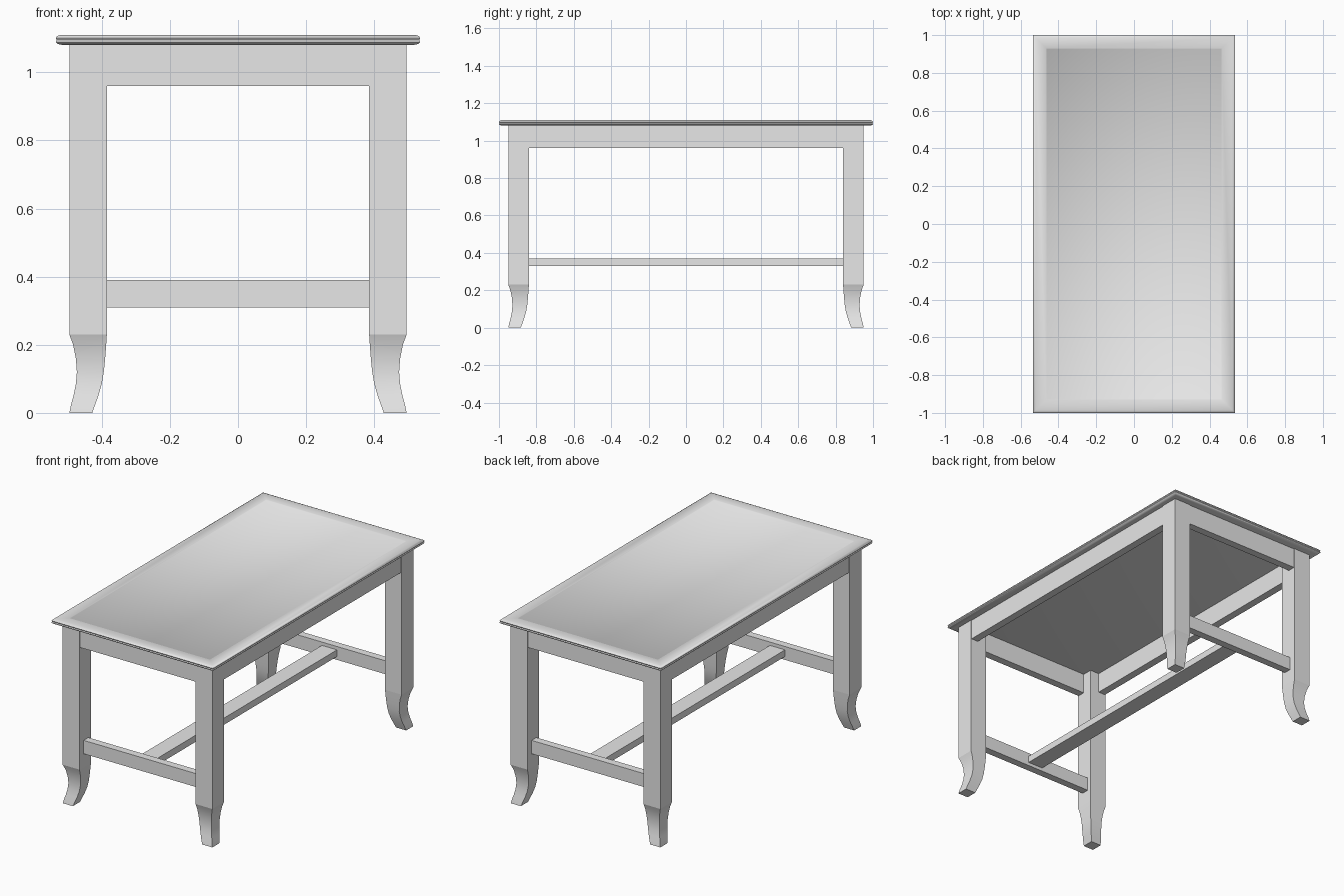
import bpy
import bmesh
import math

if "Cube" in bpy.data.objects:
    bpy.data.objects.remove(bpy.data.objects["Cube"], do_unlink=True)

# Single painted finish
grey = bpy.data.materials.new("light_grey")
grey.use_nodes = True
colour = (0.8, 0.8, 0.8, 1)
grey.diffuse_color = colour
grey.node_tree.nodes["Principled BSDF"].inputs["Base Color"].default_value = colour


def loft(name, rings, mirror=(False, False), smooth=None):
    """Stack rectangles (x0, x1, y0, y1, z) into a closed solid."""
    bm = bmesh.new()
    loops = [[bm.verts.new((x, y, z)) for x, y in
              ((x0, y0), (x1, y0), (x1, y1), (x0, y1))]
             for x0, x1, y0, y1, z in rings]
    for low, high in zip(loops, loops[1:]):
        for i in range(4):
            j = (i + 1) % 4
            bm.faces.new((low[i], low[j], high[j], high[i]))
    bm.faces.new(loops[0][::-1])
    bm.faces.new(loops[-1])
    bmesh.ops.recalc_face_normals(bm, faces=bm.faces)
    mesh = bpy.data.meshes.new(name)
    bm.to_mesh(mesh)
    bm.free()
    mesh.materials.append(grey)
    obj = bpy.data.objects.new(name, mesh)
    bpy.context.collection.objects.link(obj)
    if smooth:
        bpy.ops.object.select_all(action="DESELECT")
        obj.select_set(True)
        bpy.context.view_layer.objects.active = obj
        bpy.ops.object.shade_smooth_by_angle(angle=math.radians(smooth))
    if any(mirror):
        mod = obj.modifiers.new("mirror", "MIRROR")
        mod.use_axis = (mirror[0], mirror[1], False)
        mod.use_mirror_merge = False
    return obj


def box(name, x0, x1, y0, y1, z0, z1, mirror=(False, False)):
    return loft(name, [(x0, x1, y0, y1, z0), (x0, x1, y0, y1, z1)], mirror)


# Table top: moulded rim around a slightly sunk panel
rim = [(0.02, 1.08), (0.005, 1.083), (0, 1.089), (0.003, 1.095), (0, 1.1),
       (0.004, 1.106), (0.014, 1.11), (0.07, 1.108), (0.073, 1.105)]
loft("table_top", [(-0.535 + i, 0.535 - i, -1 + i, 1 - i, z) for i, z in rim],
     smooth=50)

# Square legs at the four corners
IN_X, OUT_X, IN_Y, OUT_Y = 0.385, 0.495, 0.84, 0.95
box("legs", IN_X, OUT_X, IN_Y, OUT_Y, 0.23, 1.08, (True, True))

# Curved feet sweeping diagonally outward: height, inner and outer inset
sweep = [(0, 0.043, 0), (0.025, 0.034, 0.005), (0.05, 0.025, 0.012),
         (0.085, 0.015, 0.019), (0.12, 0.009, 0.022), (0.16, 0.005, 0.019),
         (0.2, 0.002, 0.011), (0.23, 0, 0)]
loft("feet", [(IN_X + a, OUT_X - b, IN_Y + a, OUT_Y - b, z)
              for z, a, b in sweep], (True, True), smooth=40)

# Aprons flush with the outer leg faces
box("end_aprons", -IN_X, IN_X, OUT_Y - 0.05, OUT_Y - 0.004, 0.96, 1.08,
    (False, True))
box("side_aprons", OUT_X - 0.05, OUT_X - 0.004, -IN_Y, IN_Y, 0.96, 1.08,
    (True, False))

# Stretchers between the legs
box("end_stretchers", -IN_X, IN_X, 0.865, 0.91, 0.31, 0.39, (False, True))
box("long_stretcher", -0.05, 0.05, -0.865, 0.865, 0.33, 0.37)
